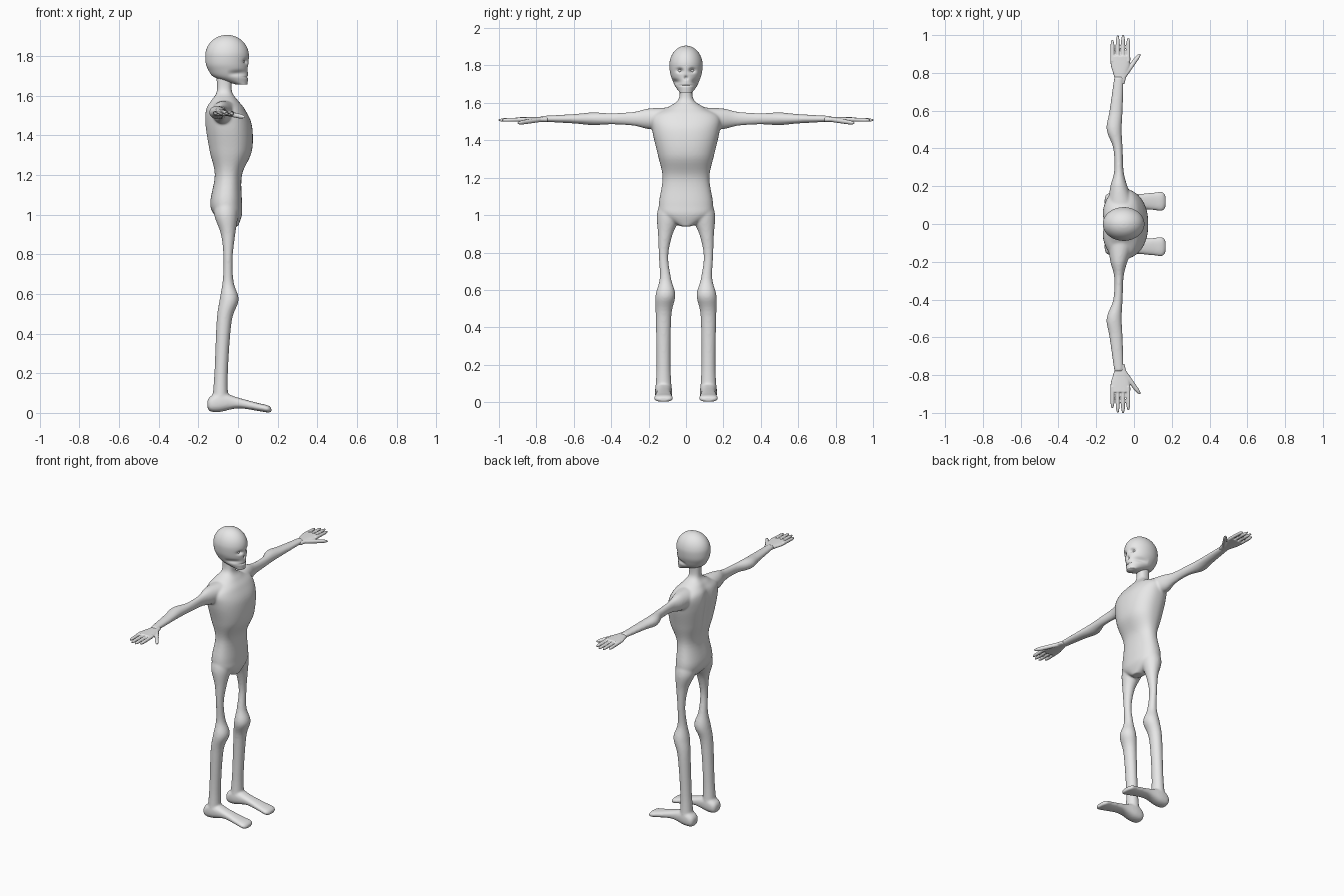
import bpy, bmesh, math
from mathutils import Vector

cube = bpy.data.objects.get("Cube")
if cube:
    bpy.data.objects.remove(cube)

GREY = (0.8, 0.8, 0.8, 1)
skin = bpy.data.materials.new("grey_skin")
skin.use_nodes = True
skin.diffuse_color = GREY
skin.node_tree.nodes["Principled BSDF"].inputs["Base Color"].default_value = GREY

SIDES = {"left": 1, "right": -1}


def spline(a, b, c, d, t):
    """Smooth value between b and c, guided by the neighbours a and d."""
    slope_in, slope_out = (c - a) / 2, (d - b) / 2
    ease = t * t * (3 - 2 * t)
    return b + (c - b) * ease + t * (1 - t) * (slope_in * (1 - t) - slope_out * t)


def smooth_rows(rows, steps):
    last = len(rows) - 1
    for i in range(last):
        near = [rows[max(i - 1, 0)], rows[i], rows[i + 1], rows[min(i + 2, last)]]
        for step in range(steps):
            yield [spline(*values, step / steps) for values in zip(*near)]
    yield rows[last]


def loft(bm, axis, rows, side=1, power=2, count=32, steps=6):
    """Skin rounded sections: position, two centres, two half widths."""
    first, second = [k for k in range(3) if k != axis]

    def rounded(value):
        return math.copysign(abs(value) ** (2 / power), value)

    rings = []
    for position, centre_a, centre_b, half_a, half_b in smooth_rows(rows, steps):
        ring = []
        for i in range(count):
            angle = math.tau * i / count
            co = Vector()
            co[axis] = position
            co[first] = centre_a + half_a * rounded(math.cos(angle))
            co[second] = centre_b + half_b * rounded(math.sin(angle))
            co.y *= side
            ring.append(bm.verts.new(co))
        rings.append(ring)
    for lower, upper in zip(rings, rings[1:]):
        for i in range(count):
            bm.faces.new((lower[i - 1], lower[i], upper[i], upper[i - 1]))
    bm.faces.new(rings[0])
    bm.faces.new(rings[-1])


def digit(bm, side, base, tip, radius):
    """A finger with a rounded end, sheared when it points sideways."""
    base, tip = Vector(base), Vector(tip)
    stretch = (tip - base).length / (tip.y - base.y)
    rows = []
    for step in range(7):
        t = step / 6
        centre = base.lerp(tip, t)
        r = radius * (1 - t / 10) * (1 - t ** 12 / 2)
        rows.append((centre.y, centre.x, centre.z, r * stretch, r))
    loft(bm, 1, rows, side, count=16)


def dent(bm, facing, y, z, width, height, depth):
    """Press the front or back softly toward the vertical axis, on both sides."""
    for v in bm.verts:
        inward = Vector((-0.055 - v.co.x, -v.co.y, 0))
        if inward.length > 0:
            inward.normalize()
            spread = ((abs(v.co.y) - y) / width) ** 2 + ((v.co.z - z) / height) ** 2
            v.co += inward * depth * max(0, -facing * inward.x) * math.exp(-spread)


def finish(bm, name, voxel=0, passes=0):
    bmesh.ops.recalc_face_normals(bm, faces=bm.faces)
    mesh = bpy.data.meshes.new(name)
    bm.to_mesh(mesh)
    bm.free()
    mesh.materials.append(skin)
    for face in mesh.polygons:
        face.use_smooth = True
    obj = bpy.data.objects.new(name, mesh)
    bpy.context.collection.objects.link(obj)
    if voxel:
        remesh = obj.modifiers.new("fuse", "REMESH")
        remesh.mode = 'VOXEL'
        remesh.voxel_size = voxel
        remesh.use_smooth_shade = True
        relax = obj.modifiers.new("relax", "SMOOTH")
        relax.iterations = passes


# Torso and neck: height, centre, half depth, half width
torso = [
    (.94, -.03, .03, .03), (1, -.05, .07, .13), (1.06, -.06, .08, .145),
    (1.2, -.05, .07, .125), (1.32, -.04, .11, .15), (1.45, -.05, .12, .18),
    (1.53, -.065, .1, .18), (1.575, -.07, .07, .1), (1.62, -.07, .04, .04),
    (1.7, -.07, .04, .035)]
body = bmesh.new()
loft(body, 2, [(z, x, 0, depth, width) for z, x, depth, width in torso], power=2.3, count=64)
# Spine hollow
dent(body, -1, 0, 1.4, .04, .15, .025)

# Arm: reach, centre, half depth, half height
arm = [
    (.1, -.07, .07, .06), (.2, -.08, .045, .055), (.28, -.08, .025, .037),
    (.4, -.085, .025, .03), (.5, -.105, .04, .034), (.6, -.095, .035, .025),
    (.78, -.08, .025, .015)]
# Leg: height, centre, sideways centre, radius
leg = [
    (1.08, -.06, .08, .05), (1, -.06, .09, .06), (.9, -.05, .11, .036),
    (.78, -.05, .12, .023), (.66, -.05, .11, .028), (.57, -.045, .11, .048),
    (.46, -.07, .12, .038), (.2, -.085, .12, .034), (.04, -.09, .12, .042)]
# Foot: position, half width, centre height, half height
foot = [
    (-.155, .02, .045, .015), (-.14, .04, .045, .037), (-.09, .046, .055, .05),
    (0, .038, .05, .027), (.1, .046, .03, .02), (.15, .05, .02, .018),
    (.168, .03, .015, .01)]
for side in SIDES.values():
    loft(body, 1, [(y, x, 1.515, depth, height) for y, x, depth, height in arm], side)
    loft(body, 2, [(z, x, y, r, r * 1.1) for z, x, y, r in leg], side)
    loft(body, 0, [(x, .12, z, width, height) for x, width, z, height in foot], side, power=2.5)
finish(body, "body", .006, 8)

# Hands: palm, four fingers and a thumb
palm = [(.74, .022), (.8, .038), (.84, .05), (.89, .052)]
for label, side in SIDES.items():
    hand = bmesh.new()
    loft(hand, 1, [(y, -.073, 1.511, width, .013) for y, width in palm], side, power=2.5)
    for i in range(4):
        x = .028 * i - .114
        digit(hand, side, (x, .86, 1.512), (x, 1.003 - (i - 1.7) ** 2 / 100, 1.508), .011)
    digit(hand, side, (-.055, .78, 1.51), (.03, .9, 1.492), .013)
    finish(hand, "hand_" + label, .0035, 4)

# Head: domed skull, then sections tapering down to the chin
skull = []
for step in range(7):
    angle = math.pi / 2 * (1 - step / 6)
    spread = max(math.cos(angle), .05)
    skull.append((1.8 + .106 * math.sin(angle), -.055, .11 * spread, .089 * spread))
skull += [
    (1.76, -.055, .107, .085), (1.73, -.05, .1, .076), (1.7, -.04, .09, .064),
    (1.68, -.02, .07, .052), (1.655, .02, .027, .033)]
head = bmesh.new()
loft(head, 2, [(z, x, 0, depth, width) for z, x, depth, width in skull], count=128, steps=8)
# Eye sockets, nose hollow, mouth and cheek hollows
dent(head, 1, .035, 1.773, .016, .011, .02)
dent(head, 1, 0, 1.734, .009, .009, .013)
dent(head, 1, 0, 1.693, .032, .004, .006)
dent(head, 1, .07, 1.712, .03, .014, .018)
finish(head, "head")

# Eyes
for label, side in SIDES.items():
    eye = bmesh.new()
    bmesh.ops.create_uvsphere(eye, u_segments=20, v_segments=12, radius=.01)
    bmesh.ops.translate(eye, verts=eye.verts, vec=(.023, .033 * side, 1.773))
    finish(eye, "eye_" + label)
